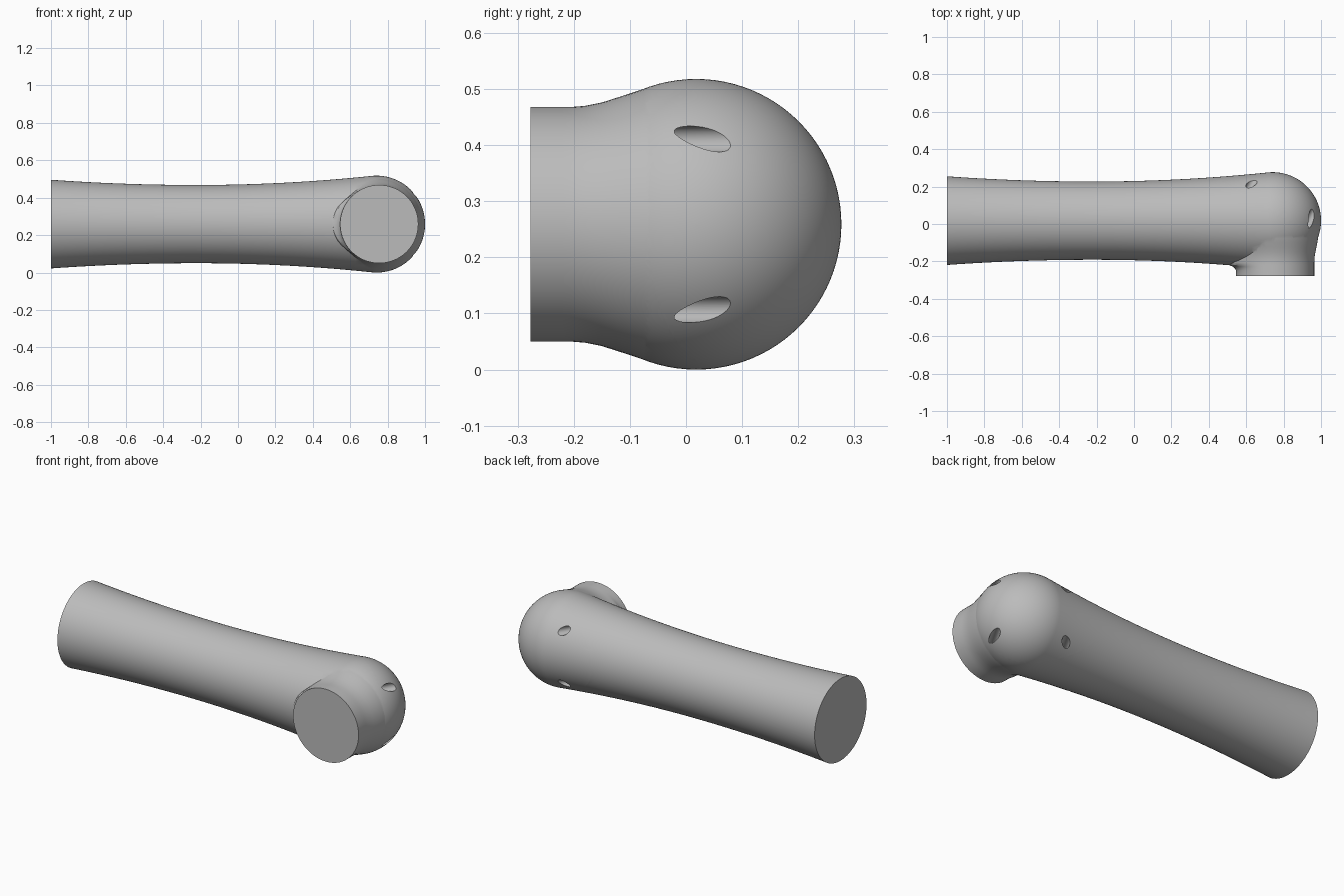
import bpy, bmesh, math
from mathutils import Vector

if "Cube" in bpy.data.objects:
    bpy.data.objects.remove(bpy.data.objects["Cube"])

CY, CZ, R = 0.018, 0.259, 0.259      # ball centre height and depth, ball radius
BALL_X = 1 - R
SEG = 96

grey = bpy.data.materials.new("plain grey")
grey.use_nodes = True
color = (0.5, 0.5, 0.5, 1)
grey.diffuse_color = color
grey.node_tree.nodes["Principled BSDF"].inputs["Base Color"].default_value = color


def add_object(name, bm):
    bmesh.ops.recalc_face_normals(bm, faces=bm.faces)
    mesh = bpy.data.meshes.new(name)
    bm.to_mesh(mesh)
    bm.free()
    mesh.materials.append(grey)
    obj = bpy.data.objects.new(name, mesh)
    bpy.context.collection.objects.link(obj)
    return obj


def loft(name, rings):
    """Skin a list of equal point rings and close both ends."""
    bm = bmesh.new()
    rows = [[bm.verts.new(p) for p in ring] for ring in rings]
    for a, b in zip(rows, rows[1:]):
        for i in range(SEG):
            j = (i + 1) % SEG
            bm.faces.new((a[i], a[j], b[j], b[i]))
    bm.faces.new(rows[0])
    bm.faces.new(rows[-1])
    return add_object(name, bm)


def combine(target, other, operation):
    mod = target.modifiers.new(operation, "BOOLEAN")
    mod.operation, mod.object, mod.solver = operation, other, "EXACT"
    bpy.context.view_layer.objects.active = target
    bpy.ops.object.modifier_apply(modifier=mod.name)
    bpy.data.objects.remove(other)


angles = [2 * math.pi * i / SEG for i in range(SEG)]

# Waisted handle ending in a ball
profile = []
for i in range(41):
    x = -1 + i * 1.715 / 40
    profile.append((x, 0.209 + (0.046 if x < -0.22 else 0.0555) * (x + 0.22) ** 2))
for i in range(1, 40):
    a = math.radians(95.8 * (1 - i / 40))
    profile.append((BALL_X + R * math.cos(a), R * math.sin(a)))
profile.append((1, 0.0005))
body = loft("handle_body", [[(x, CY + r * math.cos(a), CZ + r * math.sin(a))
                             for a in angles] for x, r in profile])

# Side neck: y, radius, centre x, fillet reach towards the handle
neck_rows = [(-0.277, 0.209, 0.755, 0), (-0.25, 0.209, 0.755, 0),
             (-0.238, 0.209, 0.755, 0.006), (-0.228, 0.209, 0.755, 0.018),
             (-0.22, 0.209, 0.755, 0.038), (-0.205, 0.209, 0.755, 0.05),
             (-0.18, 0.211, 0.754, 0.04), (-0.15, 0.217, 0.753, 0.02),
             (-0.125, 0.225, 0.75, 0), (-0.1, 0.233, 0.747, 0),
             (-0.075, 0.2415, 0.743, 0), (-0.05, 0.247, 0.741, 0),
             (0, 0.24, 0.741, 0), (0.03, 0.2, 0.741, 0)]
neck = loft("neck", [[(cx + r * math.cos(a) - reach * max(0, -math.cos(a)) ** 4,
                       y, CZ + r * math.sin(a)) for a in angles]
                     for y, r, cx, reach in neck_rows])
combine(body, neck, "UNION")

# Four slanted screw holes, drilled square to the cap seam
normal = Vector((0.5, 0.866, 0)).normalized()
turn = normal.to_track_quat("Z", "Y").to_matrix().to_4x4()
for x, y in ((0.95, 0.04), (0.62, 0.2)):
    for side in (-1, 1):
        bm = bmesh.new()
        bmesh.ops.create_cone(bm, cap_ends=True, segments=32, radius1=0.023,
                              radius2=0.023, depth=0.3)
        bmesh.ops.transform(bm, matrix=turn, verts=bm.verts)
        bmesh.ops.translate(bm, verts=bm.verts,
                            vec=Vector((x, y, CZ + side * 0.152)) + normal * 0.03)
        combine(body, add_object("drill", bm), "DIFFERENCE")

# Split off the rear cap along the slanted seam
cap = body.copy()
cap.data = body.data.copy()
cap.name = "rear_cap"
bpy.context.collection.objects.link(cap)
for obj, keep_front in ((body, True), (cap, False)):
    bm = bmesh.new()
    bm.from_mesh(obj.data)
    bmesh.ops.bisect_plane(bm, geom=bm.verts[:] + bm.edges[:] + bm.faces[:],
                           plane_co=(0.43, 0.25, CZ), plane_no=normal,
                           clear_outer=keep_front, clear_inner=not keep_front)
    rim = [e for e in bm.edges if e.is_boundary]
    bmesh.ops.triangle_fill(bm, use_beauty=True, edges=rim, normal=normal)
    bmesh.ops.recalc_face_normals(bm, faces=bm.faces)
    bm.to_mesh(obj.data)
    bm.free()
    bpy.ops.object.select_all(action="DESELECT")
    obj.select_set(True)
    bpy.context.view_layer.objects.active = obj
    bpy.ops.object.shade_smooth_by_angle(angle=math.radians(30))
